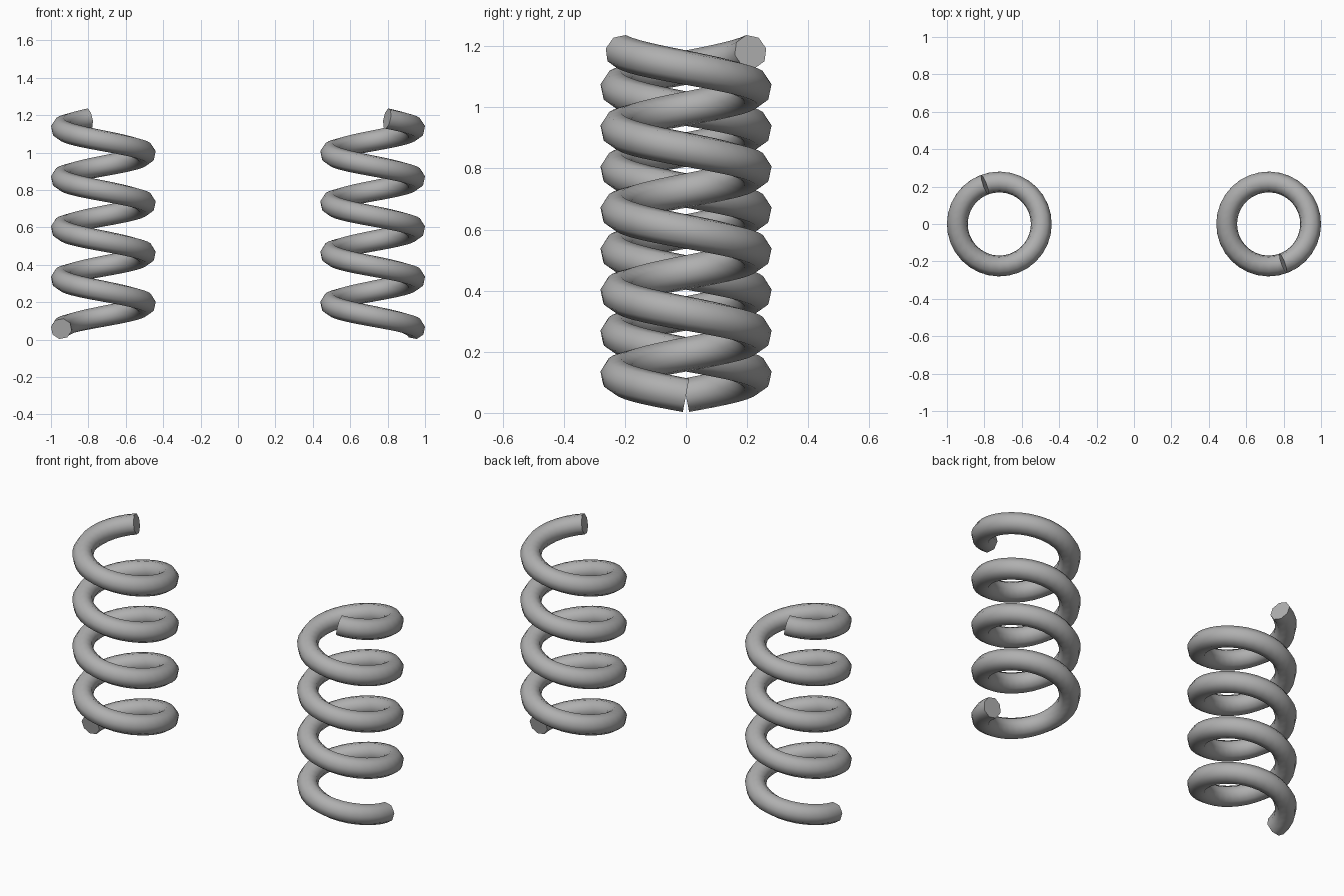
import bpy, bmesh
from math import sin, cos, pi, radians
from mathutils import Vector

if "Cube" in bpy.data.objects:
    bpy.data.objects.remove(bpy.data.objects["Cube"])

COIL_R, TUBE_R = 0.2245, 0.0565     # coil centreline radius, tube corner radius
Z0, PITCH = 0.0575, 0.268
END = radians(4 * 360 + 70)         # total sweep of the coil
STEPS, SIDES = 134, 8
ROLL = radians(11)                  # roll of the octagonal section

steel = bpy.data.materials.new("dark_steel")
steel.diffuse_color = (0.43, 0.43, 0.43, 1)
steel.use_nodes = True
steel.node_tree.nodes["Principled BSDF"].inputs["Base Color"].default_value = steel.diffuse_color


def make_spring(name, cx, start):
    """Octagonal tube swept along a left-handed helix, with flat end caps."""
    bm = bmesh.new()
    rings = []
    for i in range(STEPS + 1):
        t = END * i / STEPS
        a = start - t
        radial = Vector((cos(a), sin(a), 0))
        tangent = Vector((COIL_R * sin(a), -COIL_R * cos(a), PITCH / (2 * pi))).normalized()
        up = radial.cross(tangent)
        if up.z < 0:
            up = -up
        centre = Vector((cx, 0, Z0 + PITCH * t / (2 * pi))) + radial * COIL_R
        ring = []
        for k in range(SIDES):
            b = 2 * pi * k / SIDES + ROLL
            ring.append(bm.verts.new(centre + (radial * cos(b) + up * sin(b)) * TUBE_R))
        rings.append(ring)
    for r0, r1 in zip(rings, rings[1:]):
        for k in range(SIDES):
            n = (k + 1) % SIDES
            bm.faces.new((r0[k], r0[n], r1[n], r1[k]))
    # end caps
    bm.faces.new(rings[0][::-1])
    bm.faces.new(rings[-1])
    bmesh.ops.recalc_face_normals(bm, faces=bm.faces[:])
    mesh = bpy.data.meshes.new(name)
    bm.to_mesh(mesh)
    bm.free()
    mesh.materials.append(steel)
    obj = bpy.data.objects.new(name, mesh)
    bpy.context.collection.objects.link(obj)
    bpy.ops.object.select_all(action='DESELECT')
    obj.select_set(True)
    bpy.context.view_layer.objects.active = obj
    bpy.ops.object.shade_smooth_by_angle(angle=radians(60))
    return obj


# two springs, each the other turned half way round the z axis
make_spring("right_spring", 0.72, 0.0)
make_spring("left_spring", -0.72, pi)
